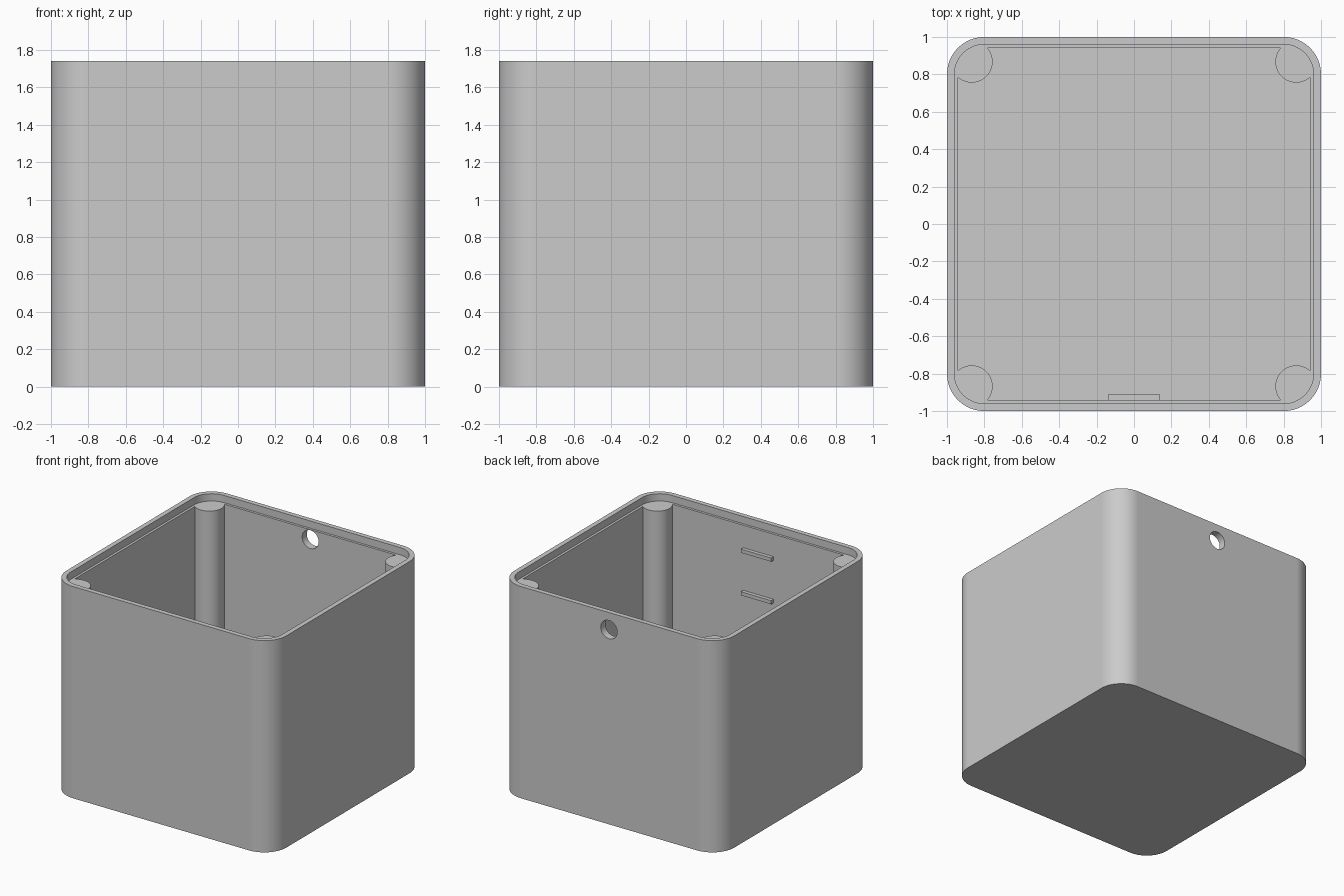
import bpy, bmesh, math

old = bpy.data.objects.get("Cube")
if old:
    bpy.data.objects.remove(old, do_unlink=True)

HEIGHT, LEDGE_Z, FLOOR_Z = 1.74, 1.68, 0.06
CAVITY = 0.94                      # half width of the inside
PILLAR_C, PILLAR_R = 0.868, 0.112  # corner screw pillars
STEPS = 20

grey = bpy.data.materials.new("grey plastic")
grey.use_nodes = True
colour = (0.6, 0.6, 0.6, 1)
grey.diffuse_color = colour
grey.node_tree.nodes["Principled BSDF"].inputs["Base Color"].default_value = colour


def outline(centre, radius, start, end):
    """Square outline with one arc repeated at each of the four corners."""
    points = []
    for quarter in range(4):
        turn = quarter * math.pi / 2
        c, s = math.cos(turn), math.sin(turn)
        for i in range(STEPS + 1):
            a = start + (end - start) * i / STEPS
            x, y = centre + radius * math.cos(a), centre + radius * math.sin(a)
            points.append((x * c - y * s, x * s + y * c))
    return points


def finish(bm, name):
    bmesh.ops.recalc_face_normals(bm, faces=bm.faces)
    mesh = bpy.data.meshes.new(name)
    bm.to_mesh(mesh)
    bm.free()
    mesh.materials.append(grey)
    obj = bpy.data.objects.new(name, mesh)
    bpy.context.collection.objects.link(obj)
    return obj


# Box body: outer shell, rim, recessed ledge and cavity with corner pillars
outer = outline(0.8, 0.2, 0, math.pi / 2)
lip = outline(0.8, 0.16, 0, math.pi / 2)
touch = math.acos((CAVITY - PILLAR_C) / PILLAR_R)
cavity = outline(PILLAR_C, PILLAR_R, -touch, touch - 1.5 * math.pi)

bm = bmesh.new()
levels = [(outer, 0), (outer, HEIGHT), (lip, HEIGHT), (lip, LEDGE_Z),
          (cavity, LEDGE_Z), (cavity, FLOOR_Z)]
rings = [[bm.verts.new((x, y, z)) for x, y in pts] for pts, z in levels]
for low, high in zip(rings, rings[1:]):
    for i in range(len(low)):
        j = (i + 1) % len(low)
        bm.faces.new((low[i], low[j], high[j], high[i]))
bm.faces.new(rings[0])
bm.faces.new(rings[-1])
body = finish(bm, "box_body")

# Round cable hole through the back wall
bpy.ops.mesh.primitive_cylinder_add(vertices=48, radius=0.075, depth=0.3,
                                    location=(0, 0.97, 1.6),
                                    rotation=(math.pi / 2, 0, 0))
cutter = bpy.context.object
cutter.name = "hole_cutter"
cutter.hide_render = True
cutter.data.materials.append(grey)
cut = body.modifiers.new("cable hole", "BOOLEAN")
cut.operation = "DIFFERENCE"
cut.solver = "EXACT"
cut.object = cutter
bpy.ops.object.select_all(action="DESELECT")
body.select_set(True)
bpy.context.view_layer.objects.active = body
bpy.ops.object.modifier_apply(modifier=cut.name)
bpy.data.objects.remove(cutter, do_unlink=True)

# Smooth corners with crisp edges and flat walls
bpy.ops.object.shade_smooth_by_angle(angle=math.radians(30))
flat = body.modifiers.new("flat walls", "WEIGHTED_NORMAL")
flat.keep_sharp = True

# Two small ribs inside the front wall
for name, z in (("upper_rib", 1.48), ("lower_rib", 1.13)):
    bm = bmesh.new()
    bmesh.ops.create_cube(bm, size=1)
    bmesh.ops.scale(bm, vec=(0.275, 0.04, 0.03), verts=bm.verts)
    bmesh.ops.translate(bm, vec=(0, -0.93, z), verts=bm.verts)
    finish(bm, name)
